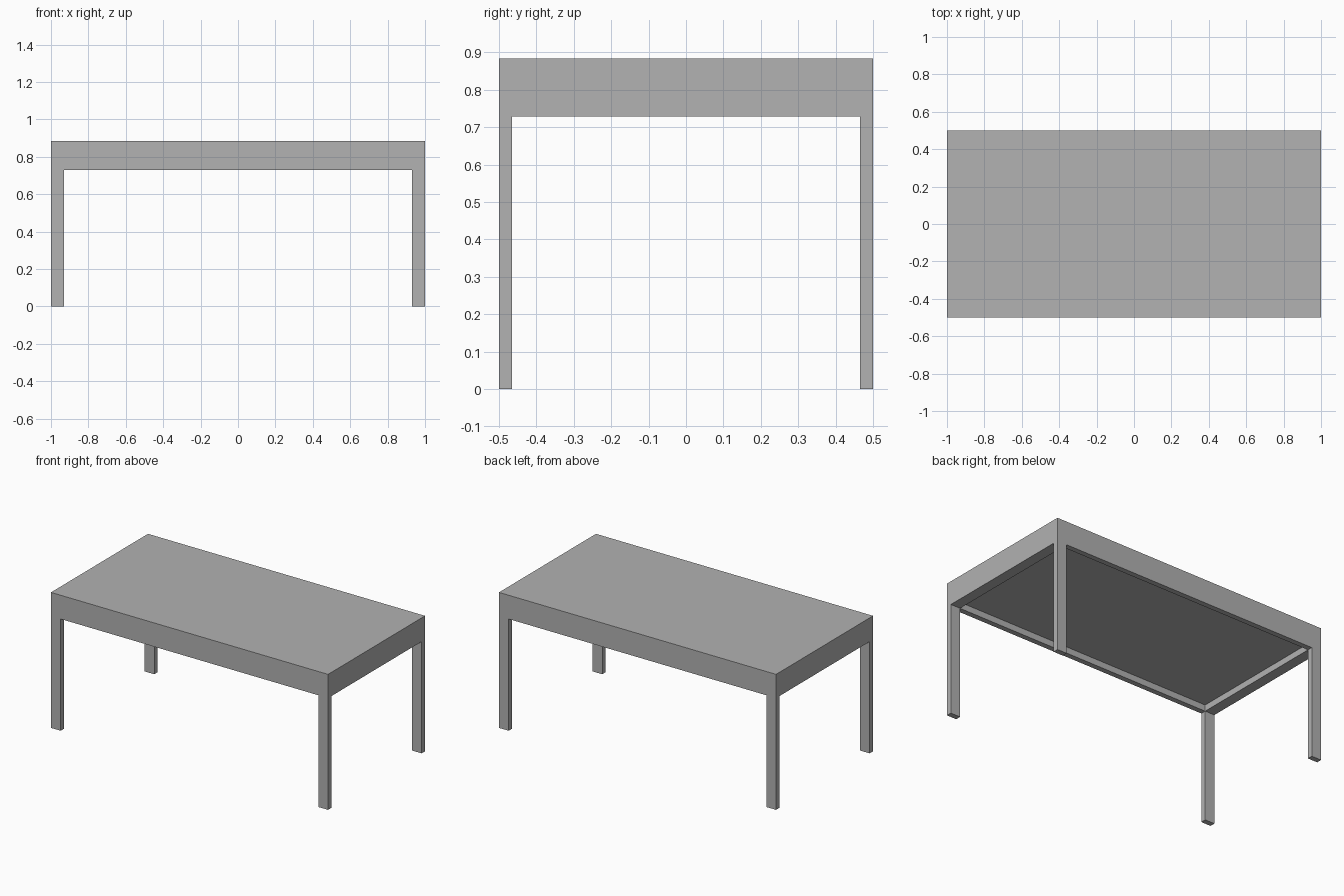
import bpy
import bmesh
from mathutils import Matrix, Vector

if "Cube" in bpy.data.objects:
    bpy.data.objects.remove(bpy.data.objects["Cube"], do_unlink=True)

LENGTH, WIDTH, HEIGHT = 2.0, 1.0, 0.884
RAIL_Z, SLAB_Z = 0.729, 0.77      # underside of frame, underside of slab
LEG_X, LEG_Y = 0.07, 0.035

grey = bpy.data.materials.new("plain grey")
grey.use_nodes = True
colour = (0.445, 0.445, 0.445, 1)
grey.diffuse_color = colour
grey.node_tree.nodes["Principled BSDF"].inputs["Base Color"].default_value = colour


def finish(name, bm):
    mesh = bpy.data.meshes.new(name)
    bm.to_mesh(mesh)
    bm.free()
    mesh.materials.append(grey)
    obj = bpy.data.objects.new(name, mesh)
    bpy.context.collection.objects.link(obj)
    return obj


def box(name, low, high):
    low, high = Vector(low), Vector(high)
    bm = bmesh.new()
    place = Matrix.Translation((low + high) / 2) @ Matrix.Diagonal((*(high - low), 1))
    bmesh.ops.create_cube(bm, size=1, matrix=place)
    return finish(name, bm)


X, Y = LENGTH / 2, WIDTH / 2
ix, iy = X - LEG_X, Y - LEG_Y

# Thick table top
box("table_top", (-X, -Y, SLAB_Z), (X, Y, HEIGHT))

# Mitred rail frame under the top, leaving a shallow recess
bm = bmesh.new()
corners = [(-1, -1), (1, -1), (1, 1), (-1, 1)]
rings = [[bm.verts.new((sx * x, sy * y, z)) for sx, sy in corners]
         for x, y, z in ((X, Y, SLAB_Z), (X, Y, RAIL_Z), (ix, iy, RAIL_Z), (ix, iy, SLAB_Z))]
for upper, lower in zip(rings, rings[1:]):
    for i in range(4):
        j = (i + 1) % 4
        bm.faces.new((upper[i], lower[i], lower[j], upper[j]))
finish("rail_frame", bm)

# Four corner legs
for y_name, sy in (("front", -1), ("back", 1)):
    for x_name, sx in (("right", -1), ("left", 1)):
        xs = sorted((sx * ix, sx * X))
        ys = sorted((sy * iy, sy * Y))
        box(f"{y_name}_{x_name}_leg", (xs[0], ys[0], 0), (xs[1], ys[1], RAIL_Z))
